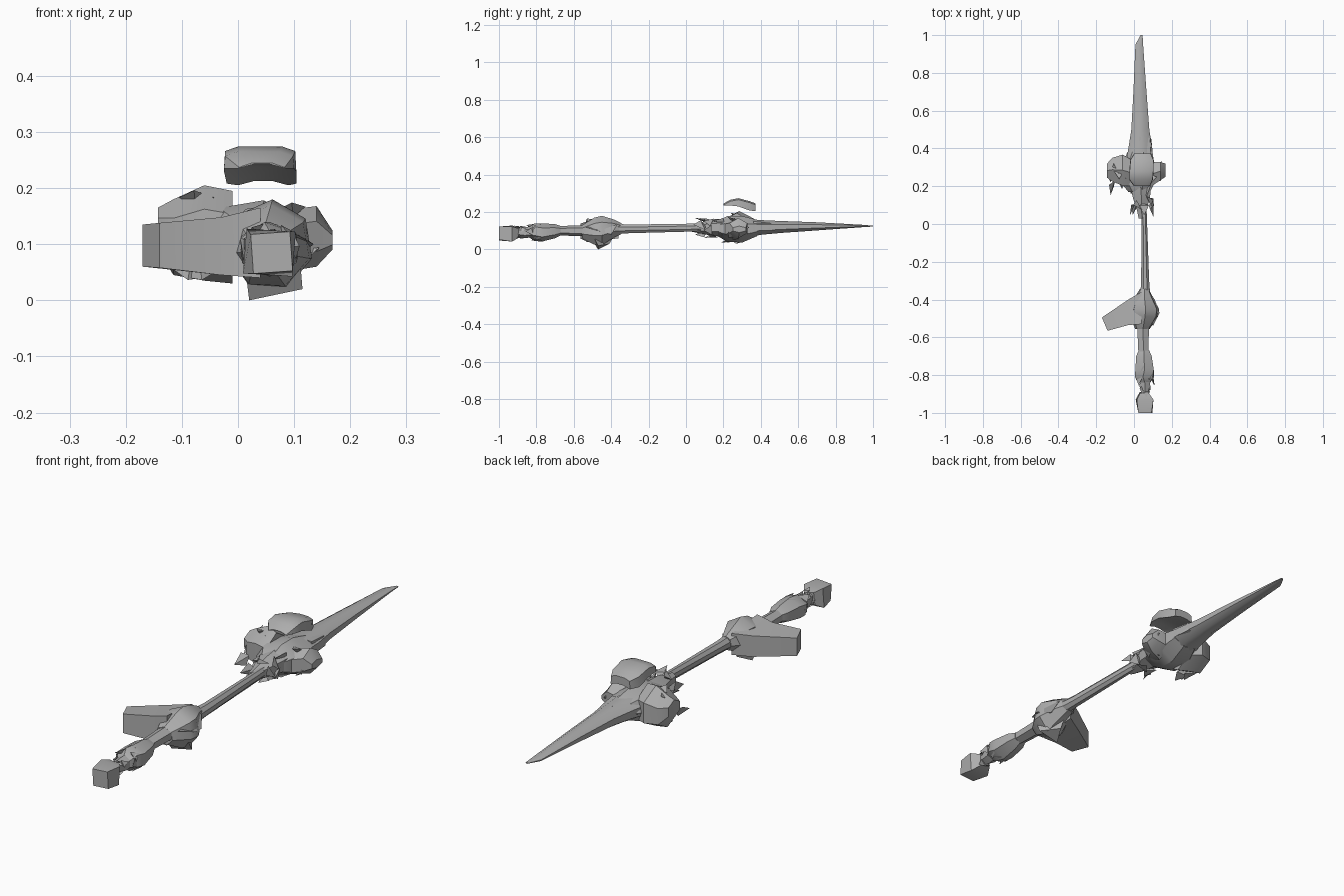
import bpy, bmesh, math, random
from mathutils import Vector, Matrix

random.seed(4)
steel = bpy.data.materials.new("dull steel")
steel.diffuse_color = (0.42, 0.42, 0.42, 1)


def finish(name, bm, angle=35):
    bmesh.ops.recalc_face_normals(bm, faces=bm.faces)
    mesh = bpy.data.meshes.new(name)
    bm.to_mesh(mesh)
    bm.free()
    mesh.materials.append(steel)
    ob = bpy.data.objects.new(name, mesh)
    bpy.context.collection.objects.link(ob)
    bpy.ops.object.select_all(action='DESELECT')
    ob.select_set(True)
    bpy.context.view_layer.objects.active = ob
    bpy.ops.object.shade_smooth_by_angle(angle=math.radians(angle))
    return ob


def skin(name, rings, angle=35):
    """Bridge equal-length rings of points and cap both ends."""
    bm = bmesh.new()
    vs = [[bm.verts.new(p) for p in r] for r in rings]
    n = len(vs[0])
    for a, b in zip(vs, vs[1:]):
        for i in range(n):
            j = (i + 1) % n
            bm.faces.new((a[i], a[j], b[j], b[i]))
    bm.faces.new(vs[0][::-1])
    bm.faces.new(vs[-1])
    return finish(name, bm, angle)


def loft(name, n, sections, angle=35):
    """Sections along y: (y, x min, x max, z min, z max, twist in degrees)."""
    rings = []
    for y, x0, x1, z0, z1, tw in sections:
        k = 1 / math.cos(math.pi / n) if n == 4 else 1.0
        ring = []
        for i in range(n):
            a = 2 * math.pi * (i + 0.5) / n + math.radians(tw)
            ring.append(((x0 + x1) / 2 + k * (x1 - x0) / 2 * math.cos(a), y,
                         (z0 + z1) / 2 + k * (z1 - z0) / 2 * math.sin(a)))
        rings.append(ring)
    return skin(name, rings, angle)


def shards(name, count, center, radius, size):
    """Thin pointed splinters scattered around an axis along y."""
    bm = bmesh.new()
    for i in range(count):
        a = 2 * math.pi * (i + random.random() * 0.6) / count
        out = Vector((math.cos(a) * radius[0], random.uniform(-1, 1) * radius[1],
                      math.sin(a) * radius[2]))
        side = Vector((-math.sin(a), random.uniform(-0.5, 0.5), math.cos(a))) * size
        along = Vector((0, random.choice((-1, 1)) * size, 0)) + out.normalized() * size * 0.25
        p = Vector(center) + out
        base = [bm.verts.new(q) for q in (p - side * 0.6, p + side * 0.6, p - out * 0.35)]
        tip = bm.verts.new(p + along)
        bm.faces.new(base)
        for j in range(3):
            bm.faces.new((base[j], base[(j + 1) % 3], tip))
    return finish(name, bm, 20)


# Grip end: faceted pommel and knotted collars
loft("pommel", 4, [(-1.0, 0.025, 0.095, 0.05, 0.12, 4), (-0.93, 0.012, 0.1, 0.045, 0.125, -4),
                   (-0.895, 0.03, 0.075, 0.065, 0.115, -8)])
loft("pommel_neck", 6, [(-0.91, 0.04, 0.075, 0.07, 0.115, 0), (-0.86, 0.025, 0.09, 0.06, 0.12, 0),
                        (-0.8, 0.03, 0.09, 0.07, 0.125, 0)])
loft("grip_collar", 6, [(-0.84, 0.025, 0.09, 0.065, 0.12, 0), (-0.81, 0.0, 0.11, 0.045, 0.14, 8),
                        (-0.77, 0.0, 0.112, 0.042, 0.14, 0), (-0.7, 0.005, 0.1, 0.06, 0.135, 0),
                        (-0.67, 0.02, 0.085, 0.075, 0.125, 0)])
shards("grip_splinters", 9, (0.057, -0.8, 0.092), (0.045, 0.025, 0.04), 0.035)
shards("pommel_splinters", 6, (0.057, -0.88, 0.092), (0.028, 0.015, 0.03), 0.025)

# Lower shaft and upper shaft
loft("lower_shaft", 6, [(-0.7, 0.02, 0.08, 0.075, 0.125, 0), (-0.5, 0.01, 0.085, 0.07, 0.13, 0)])
loft("upper_shaft", 8, [(-0.4, 0.03, 0.09, 0.08, 0.14, 0), (-0.3, 0.036, 0.082, 0.085, 0.135, 0),
                        (0.07, 0.04, 0.068, 0.095, 0.14, 0), (0.22, 0.03, 0.07, 0.095, 0.14, 0)])

# Guard hub, its side fin and the lower keel
loft("guard_hub", 7, [(-0.555, 0.005, 0.085, 0.055, 0.13, 10), (-0.49, -0.02, 0.13, 0.02, 0.17, 10),
                      (-0.45, -0.02, 0.135, 0.015, 0.18, 10), (-0.385, 0.005, 0.1, 0.06, 0.16, 10),
                      (-0.345, 0.03, 0.08, 0.08, 0.14, 10)])
skin("guard_fin", [
    [(0.04, -0.53, 0.04), (0.04, -0.36, 0.06), (0.04, -0.36, 0.15), (0.04, -0.53, 0.165)],
    [(-0.03, -0.535, 0.045), (-0.03, -0.4, 0.055), (-0.03, -0.4, 0.143), (-0.03, -0.535, 0.148)],
    [(-0.14, -0.565, 0.058), (-0.17, -0.495, 0.06), (-0.17, -0.495, 0.135), (-0.14, -0.565, 0.138)]])
skin("guard_keel", [
    [(0.02, -0.47, 0.0), (0.115, -0.47, 0.02), (0.05, -0.41, 0.03)],
    [(0.01, -0.52, 0.08), (0.11, -0.5, 0.08), (0.05, -0.38, 0.08)]])
skin("guard_spur", [
    [(0.09, -0.37, 0.13), (0.11, -0.4, 0.08), (0.08, -0.42, 0.1)],
    [(0.1, -0.54, 0.12), (0.135, -0.47, 0.1), (0.08, -0.48, 0.1)]])

# Binding below the head
loft("head_binding", 6, [(0.03, 0.022, 0.062, 0.095, 0.135, 0), (0.08, 0.01, 0.07, 0.085, 0.145, 0),
                         (0.13, -0.01, 0.09, 0.075, 0.16, 0), (0.2, -0.03, 0.1, 0.07, 0.165, 0)])
shards("binding_splinters", 10, (0.042, 0.13, 0.115), (0.055, 0.05, 0.045), 0.045)

# Head core
loft("head_core", 7, [(0.17, -0.03, 0.09, 0.07, 0.155, 0), (0.22, -0.07, 0.12, 0.04, 0.18, 0),
                      (0.3, -0.07, 0.12, 0.035, 0.18, 0), (0.38, -0.035, 0.105, 0.07, 0.16, 0)])

# Head lobes on both sides: (x, y min, y max, z min, z max)
for name, rows in {
    "left_lobe": [(-0.01, 0.19, 0.35, 0.03, 0.195), (-0.06, 0.19, 0.38, 0.035, 0.205),
                  (-0.115, 0.215, 0.36, 0.045, 0.18), (-0.143, 0.24, 0.325, 0.09, 0.165)],
    "right_lobe": [(0.08, 0.18, 0.34, 0.05, 0.16), (0.14, 0.225, 0.335, 0.06, 0.168),
                   (0.168, 0.245, 0.325, 0.09, 0.125)],
}.items():
    rings = []
    for x, y0, y1, z0, z1 in rows:
        rings.append([(x, (y0 + y1) / 2 + (y1 - y0) / 2 * math.cos(math.pi * (i + 0.5) / 3),
                       (z0 + z1) / 2 + (z1 - z0) / 2 * math.sin(math.pi * (i + 0.5) / 3))
                      for i in range(6)])
    skin(name, rings)
shards("left_lobe_splinters", 9, (-0.075, 0.27, 0.115), (0.05, 0.07, 0.07), 0.045)
shards("right_lobe_splinters", 6, (0.1, 0.24, 0.115), (0.04, 0.06, 0.05), 0.04)

# Curved cap floating over the head: an arched shell
rows = [(0.2, -0.0, 0.085, 0.235, 0.245), (0.235, -0.025, 0.1, 0.235, 0.265),
        (0.28, -0.025, 0.104, 0.23, 0.274), (0.34, -0.02, 0.104, 0.208, 0.258),
        (0.372, 0.0, 0.09, 0.205, 0.246)]
skin("head_cap", [[(x0, y, z0), (x0 + 0.002, y, z1 - 0.008), (x0 + 0.025, y, z1),
                   (x1 - 0.025, y, z1), (x1 - 0.002, y, z1 - 0.008), (x1, y, z0),
                   (x1 - 0.03, y, z0 + 0.008), (x0 + 0.03, y, z0 + 0.008)]
                  for y, x0, x1, z0, z1 in rows])

# Long tapering blade with a flared base
loft("blade", 8, [(0.32, -0.05, 0.11, 0.06, 0.165, 0), (0.4, -0.035, 0.102, 0.075, 0.16, 0),
                  (0.5, -0.018, 0.085, 0.085, 0.155, 0), (0.7, -0.006, 0.069, 0.1, 0.147, 0),
                  (0.95, 0.006, 0.05, 0.119, 0.132, 0), (1.0, 0.034, 0.046, 0.122, 0.127, 0)])
skin("blade_barb", [
    [(0.05, 0.36, 0.09), (0.1, 0.36, 0.1), (0.09, 0.36, 0.15), (0.03, 0.36, 0.155)],
    [(0.04, 0.45, 0.09), (0.092, 0.45, 0.1), (0.085, 0.45, 0.14), (0.03, 0.46, 0.155)],
    [(0.0, 0.55, 0.1), (0.01, 0.55, 0.105), (0.01, 0.55, 0.135), (0.0, 0.55, 0.14)]])
